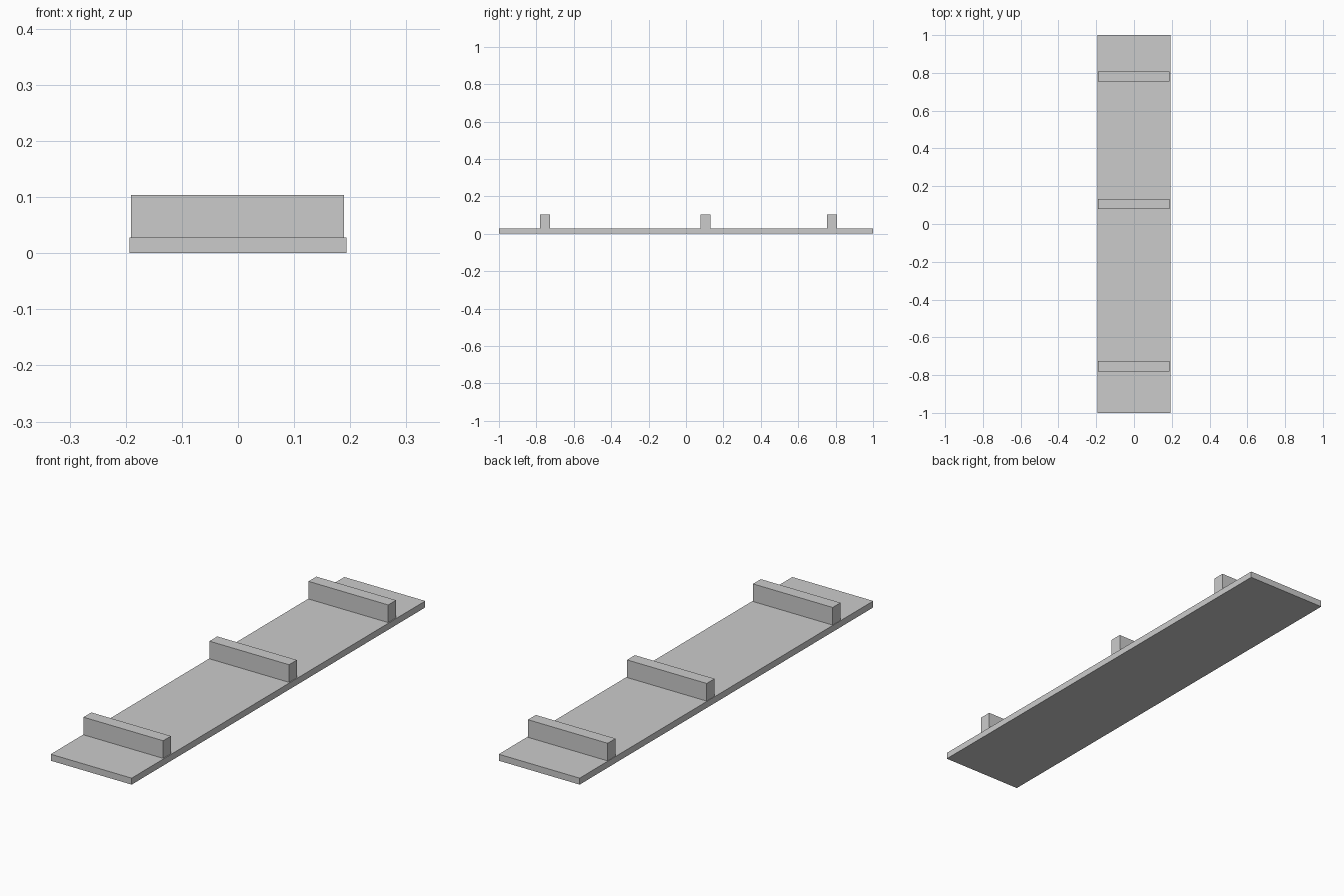
import bpy

if "Cube" in bpy.data.objects:
    bpy.data.objects.remove(bpy.data.objects["Cube"])


def box(name, x, y, z):
    """Box from (min, max) ranges on each axis."""
    bpy.ops.mesh.primitive_cube_add(
        size=1, location=[(a + b) / 2 for a, b in (x, y, z)])
    ob = bpy.context.object
    ob.name = name
    ob.scale = [b - a for a, b in (x, y, z)]
    bpy.ops.object.transform_apply(location=False, rotation=False, scale=True)
    return ob


BOARD_TOP = 0.028

# Long flat plank
box("plank", (-0.193, 0.193), (-1, 1), (0, BOARD_TOP))

# Cross battens, unevenly spaced and set in slightly from the plank edges
for name, y in (("front", -0.753), ("middle", 0.105), ("rear", 0.78)):
    box(name + "_batten", (-0.191, 0.189), (y - 0.0267, y + 0.0267),
        (BOARD_TOP, 0.104))
